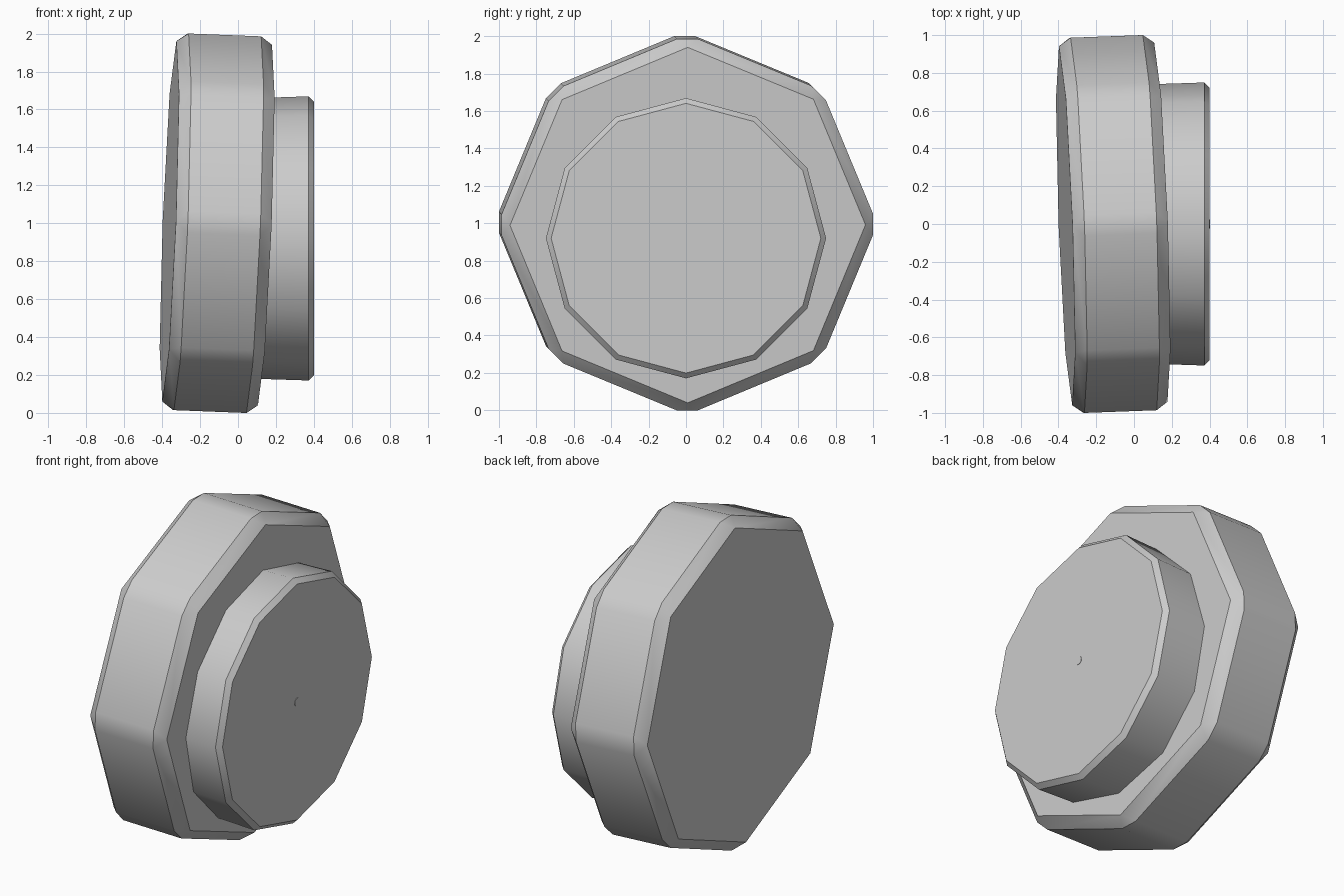
import bpy, bmesh
from mathutils import Matrix, Vector

if "Cube" in bpy.data.objects:
    bpy.data.objects.remove(bpy.data.objects["Cube"])


def frame(center, axis):
    """Matrix taking local z to the given axis, keeping corners on y and z."""
    n = Vector(axis).normalized()
    u = Vector((0, 1, 0))
    u = (u - n * u.dot(n)).normalized()
    v = n.cross(u)
    m = Matrix((u, v, n)).transposed().to_4x4()
    m.translation = Vector(center)
    return m


def disc(name, sides, r_back, r_front, depth, bevel, center, axis, rim_only, smooth):
    bm = bmesh.new()
    bmesh.ops.create_cone(bm, cap_ends=True, cap_tris=False, segments=sides,
                          radius1=r_back, radius2=r_front, depth=depth)
    if bevel:
        edges = [e for e in bm.edges
                 if not rim_only or all(v.co.z > 0 for v in e.verts)]
        bmesh.ops.bevel(bm, geom=edges, offset=bevel, segments=1,
                        profile=0.5, affect='EDGES')
    bm.transform(frame(center, axis))
    bmesh.ops.recalc_face_normals(bm, faces=bm.faces)
    me = bpy.data.meshes.new(name)
    bm.to_mesh(me)
    bm.free()
    ob = bpy.data.objects.new(name, me)
    bpy.context.collection.objects.link(ob)
    bpy.ops.object.select_all(action='DESELECT')
    bpy.context.view_layer.objects.active = ob
    ob.select_set(True)
    bpy.ops.object.shade_smooth_by_angle(angle=smooth)
    return ob


# Tilted eight-sided disc, chamfered on every edge
disc("octagonal_disc", 8, 1.017, 1.017, 0.505, 0.061,
     (-0.11, 0, 1.0), (1, 0.037, -0.039), False, 0.56)

# Twelve-sided drum, slightly flared, chamfered on its outer rim
disc("front_drum", 12, 0.737, 0.75, 0.40, 0.028,
     (0.20, 0, 0.92), (1, 0, 0), True, 0.56)

# Small pin end, nearly flush with the drum face
disc("center_pin", 16, 0.025, 0.025, 0.10, 0,
     (0.352, 0, 0.92), (1, 0, 0), False, 0.56)
